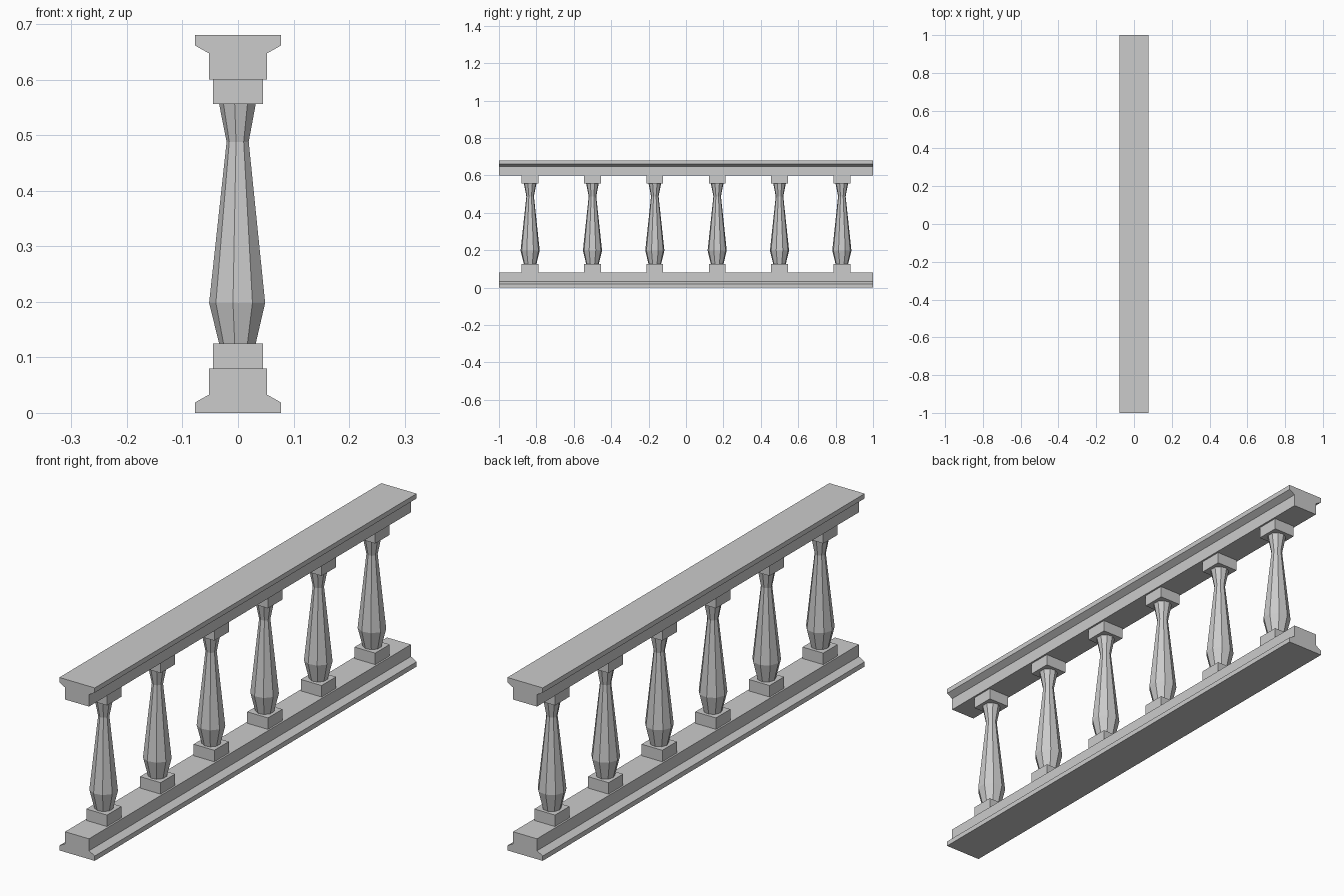
import bpy, bmesh
from math import cos, sin, pi

if "Cube" in bpy.data.objects:
    bpy.data.objects.remove(bpy.data.objects["Cube"])


def make_object(name, bm):
    bmesh.ops.recalc_face_normals(bm, faces=bm.faces)
    mesh = bpy.data.meshes.new(name)
    bm.to_mesh(mesh)
    bm.free()
    obj = bpy.data.objects.new(name, mesh)
    bpy.context.collection.objects.link(obj)
    return obj


def rail(name, half_profile):
    # mirrored cross-section extruded along y
    bm = bmesh.new()
    outline = half_profile + [(-x, z) for x, z in reversed(half_profile)]
    face = bm.faces.new([bm.verts.new((x, -1, z)) for x, z in outline])
    ext = bmesh.ops.extrude_face_region(bm, geom=[face])
    verts = [g for g in ext["geom"] if isinstance(g, bmesh.types.BMVert)]
    bmesh.ops.translate(bm, verts=verts, vec=(0, 2, 0))
    return make_object(name, bm)


def block(name, y, z0, z1, width):
    bpy.ops.mesh.primitive_cube_add(size=1, location=(0, y, (z0 + z1) / 2))
    obj = bpy.context.object
    obj.name = name
    obj.scale = (width, width, z1 - z0)


def turned_post(name, y, profile, sides):
    # faceted lathe shape
    bm = bmesh.new()
    rings = [[bm.verts.new((r * cos(pi + 2 * pi * i / sides),
                            y + r * sin(pi + 2 * pi * i / sides), z))
              for i in range(sides)] for r, z in profile]
    for a, b in zip(rings, rings[1:]):
        for i in range(sides):
            j = (i + 1) % sides
            bm.faces.new((a[i], a[j], b[j], b[i]))
    bm.faces.new(rings[0])
    bm.faces.new(rings[-1])
    make_object(name, bm)


HEIGHT = 0.68
lower = [(0.077, 0), (0.077, 0.019), (0.052, 0.033), (0.052, 0.08)]

# Bottom rail and its flipped twin, the handrail
rail("bottom_rail", lower)
rail("handrail", [(x, HEIGHT - z) for x, z in lower])

# Six balusters with square base and cap blocks
shaft = [(0.034, 0.125), (0.052, 0.198), (0.0205, 0.488), (0.034, 0.556)]
for n in range(6):
    y = (n - 2.5) / 3
    block(f"baluster_base_{n}", y, 0.08, 0.125, 0.09)
    turned_post(f"baluster_{n}", y, shaft, 9)
    block(f"baluster_cap_{n}", y, 0.556, 0.60, 0.09)
